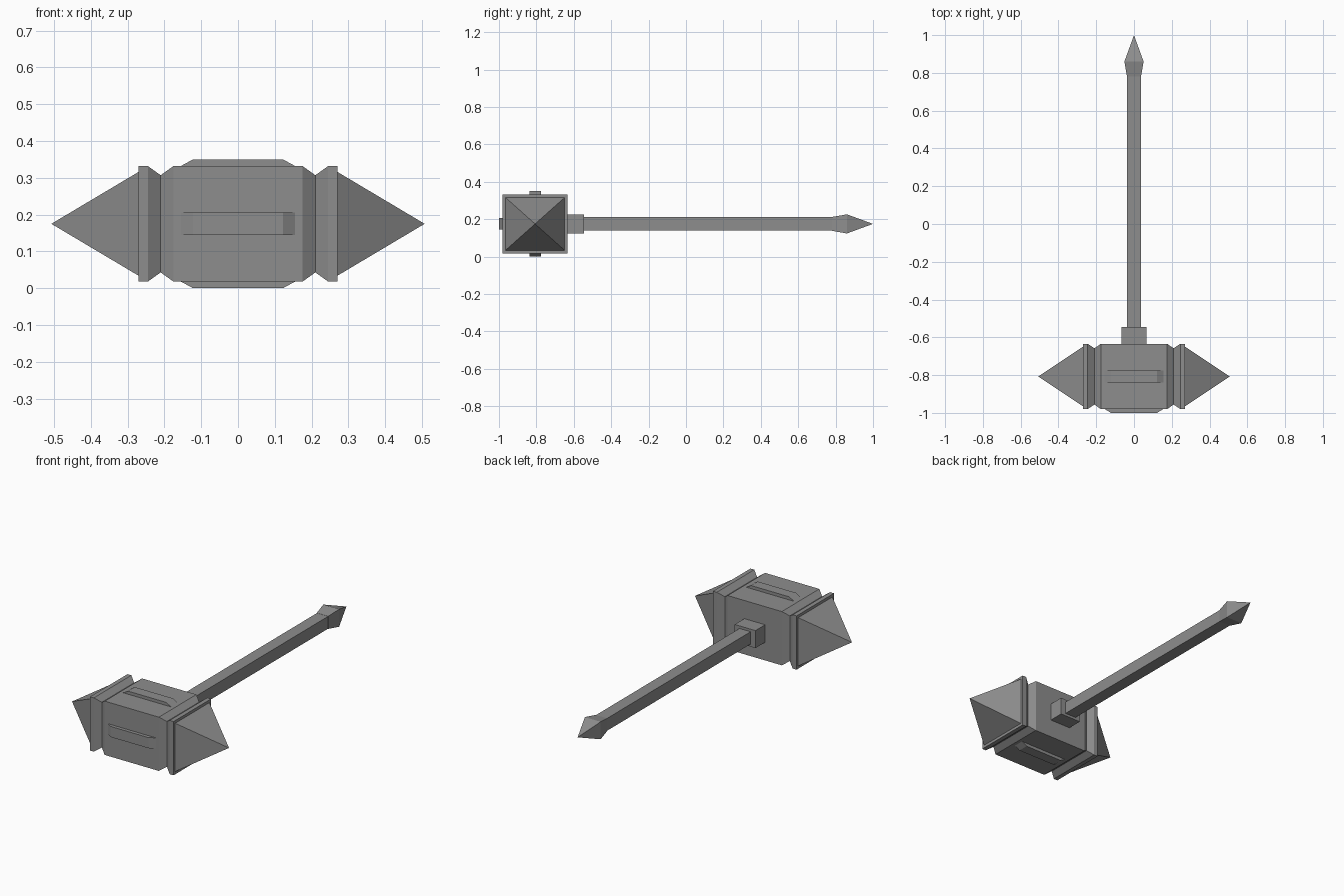
import bpy
import bmesh
from mathutils import Vector

cube = bpy.data.objects.get("Cube")
if cube:
    bpy.data.objects.remove(cube, do_unlink=True)

iron = bpy.data.materials.new("iron_grey")
iron.use_nodes = True
grey = (0.27, 0.27, 0.27, 1)
iron.diffuse_color = grey
iron.node_tree.nodes["Principled BSDF"].inputs["Base Color"].default_value = grey

MID = 0.175                        # height of the centre line
HEAD = Vector((0, -0.807, MID))    # centre of the hammer head
SHAFT = Vector((0, 0, MID))


def loft(name, centre, axis, sections):
    """Join rectangles (distance, half width, half height) along an axis; zero size makes a point."""
    axis = Vector(axis)
    u = Vector((0, 1, 0)) if axis.x else Vector((1, 0, 0))
    v = Vector((0, 1, 0)) if axis.z else Vector((0, 0, 1))
    bm = bmesh.new()
    rings = []
    for d, a, b in sections:
        corners = [(-a, -b), (a, -b), (a, b), (-a, b)] if a else [(0, 0)]
        rings.append([bm.verts.new(centre + axis * d + u * p + v * q) for p, q in corners])
    for r, s in zip(rings, rings[1:]):
        for i in range(4):
            j = (i + 1) % 4
            bm.faces.new((r[i], r[j], s[0]) if len(s) == 1 else (r[i], r[j], s[j], s[i]))
    for ring in (rings[0], rings[-1]):
        if len(ring) == 4:
            bm.faces.new(ring)
    bmesh.ops.recalc_face_normals(bm, faces=bm.faces)
    mesh = bpy.data.meshes.new(name)
    bm.to_mesh(mesh)
    bm.free()
    mesh.materials.append(iron)
    obj = bpy.data.objects.new(name, mesh)
    bpy.context.collection.objects.link(obj)
    return obj


# Head block, narrowing to a groove at both ends
WIDE = (0.173, 0.157)
NECK = (0.149, 0.132)
loft("head_block", HEAD, (1, 0, 0),
     [(-0.21, *NECK), (-0.175, *WIDE), (0.175, *WIDE), (0.21, *NECK)])

# Collar and pyramid spike on each side
for side, s in (("left", 1), ("right", -1)):
    loft(side + "_collar", HEAD, (s, 0, 0),
         [(0.21, *NECK), (0.245, *WIDE), (0.27, *WIDE)])
    loft(side + "_spike", HEAD, (s, 0, 0),
         [(0.27, 0.158, 0.141), (0.507, 0, 0)])

# Raised bars with sloping ends on the top, bottom and front
for name, axis, face, rise in (("top_bar", (0, 0, 1), 0.157, 0.018),
                               ("bottom_bar", (0, 0, -1), 0.157, 0.018),
                               ("front_bar", (0, -1, 0), 0.173, 0.02)):
    loft(name, HEAD, axis, [(face - 0.02, 0.155, 0.031), (face, 0.155, 0.031),
                            (face + rise, 0.122, 0.031)])

# Socket, shaft and pointed pommel
loft("socket", SHAFT, (0, 1, 0), [(-0.65, 0.067, 0.051), (-0.545, 0.067, 0.051)])
loft("shaft", SHAFT, (0, 1, 0), [(-0.56, 0.036, 0.036), (0.78, 0.036, 0.036)])
loft("pommel", SHAFT, (0, 1, 0),
     [(0.78, 0.037, 0.037), (0.86, 0.051, 0.051), (1.0, 0, 0)])
